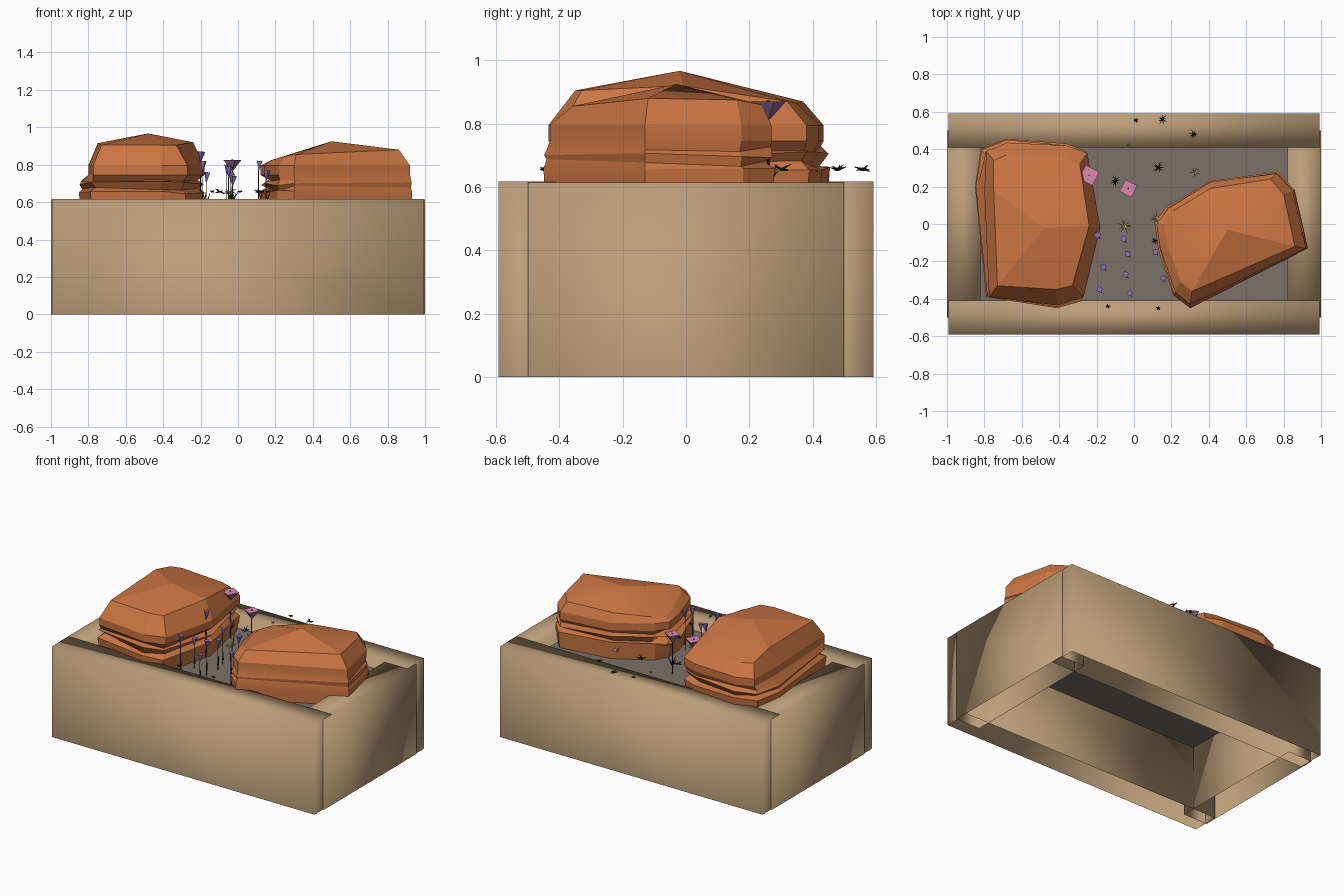
import bpy, bmesh, math, random
from mathutils import Vector

random.seed(4)
if "Cube" in bpy.data.objects:
    bpy.data.objects.remove(bpy.data.objects["Cube"])


def material(name, rgb):
    m = bpy.data.materials.new(name)
    m.use_nodes = True
    m.diffuse_color = (*rgb, 1)
    m.node_tree.nodes["Principled BSDF"].inputs["Base Color"].default_value = (*rgb, 1)
    return m


WOOD = material("tan wood", (0.50, 0.34, 0.19))
ROCK = material("orange rock", (0.60, 0.18, 0.055))
SOIL = material("grey soil", (0.20, 0.165, 0.14))
PINK = material("pink petal", (0.72, 0.25, 0.44))
MAUVE = material("mauve petal underside", (0.27, 0.13, 0.28))
PURPLE = material("purple petal", (0.27, 0.18, 0.52))
STRAW = material("straw yellow", (0.62, 0.47, 0.14))
DARK = material("dark stem", (0.01, 0.01, 0.008))
GROUND = 0.55


def finish(name, bm, *mats):
    bmesh.ops.recalc_face_normals(bm, faces=bm.faces)
    mesh = bpy.data.meshes.new(name)
    bm.to_mesh(mesh)
    bm.free()
    for m in mats:
        mesh.materials.append(m)
    ob = bpy.data.objects.new(name, mesh)
    bpy.context.collection.objects.link(ob)
    return ob


def box(name, x, y, z, mat, open_below=False):
    """Box from (low, high) ranges on each axis; an open one is a soft-shaded shell."""
    bm = bmesh.new()
    bmesh.ops.create_cube(bm, size=1)
    for v in bm.verts:
        v.co = [(a + b) / 2 + c * (b - a) for (a, b), c in zip((x, y, z), v.co)]
    if open_below:
        bm.normal_update()
        bottom = [f for f in bm.faces if f.normal.z < -0.5]
        bmesh.ops.delete(bm, geom=bottom, context="FACES_ONLY")
        for f in bm.faces:
            f.smooth = True
    finish(name, bm, mat)


# Planter walls and soil
for side, s in (("front", -1), ("back", 1)):
    box(side + "_wall", (-0.993, 0.993), sorted((s * 0.41, s * 0.592)), (0, 0.617), WOOD, True)
for side, s in (("left", 1), ("right", -1)):
    box(side + "_wall", sorted((s * 0.82, s)), (-0.5, 0.5), (0, 0.614), WOOD, True)
box("soil", (-0.82, 0.82), (-0.41, 0.41), (0.434, GROUND), SOIL)

# Height, scale, and height variation of the eroded rings under each rock
LAYERS = [(0.54, 0.96, 0), (0.62, 0.99, 0.01), (0.655, 1.0, 0.012),
          (0.675, 0.90, 0.015), (0.70, 0.98, 0.012), (0.72, 0.91, 0.01)]


def rock(name, waist, shoulder, top, peak):
    """Eroded rings on the waist outline (x, y, erosion), a shoulder, and a faceted top."""
    n = len(waist)
    centre = sum((Vector(p[:2]) for p in waist), Vector((0, 0))) / n
    bm = bmesh.new()
    rings = []
    for z, scale, wobble in LAYERS:
        ring = []
        for x, y, erosion in waist:
            k = 1 - (1 - scale) * erosion * random.uniform(0.5, 1.4)
            q = centre + (Vector((x, y)) - centre) * k
            ring.append(bm.verts.new((q.x, q.y, z + random.uniform(-wobble, wobble))))
        rings.append(ring)
    for z in (0.745, 0.795):
        rings.append([bm.verts.new((*p, z)) for p in shoulder])
    rings.append([bm.verts.new(p) for p in top])
    for low, high in zip(rings, rings[1:]):
        for i in range(n):
            j = (i + 1) % n
            bm.faces.new((low[i], low[j], high[j], high[i]))
    tip = bm.verts.new(peak)
    for i in range(n):
        bm.faces.new((rings[-1][i], rings[-1][(i + 1) % n], tip))
    bm.faces.new(rings[0])
    ob = finish(name, bm, ROCK)
    bpy.ops.object.select_all(action="DESELECT")
    ob.select_set(True)
    bpy.context.view_layer.objects.active = ob
    bpy.ops.object.shade_smooth_by_angle(angle=math.radians(14))


rock("tall_rock",
     [(-0.82, 0.40, 1), (-0.68, 0.455, 1), (-0.36, 0.43, 1), (-0.26, 0.39, 1), (-0.18, -0.02, 1),
      (-0.28, -0.41, 0.8), (-0.41, -0.45, 0.8), (-0.79, -0.39, 0.8), (-0.85, 0.2, 0.7)],
     [(-0.79, 0.39), (-0.68, 0.435), (-0.36, 0.42), (-0.25, 0.38), (-0.18, -0.02),
      (-0.27, -0.39), (-0.41, -0.435), (-0.775, -0.39), (-0.80, 0.18)],
     [(-0.75, 0.34, 0.875), (-0.68, 0.37, 0.87), (-0.36, 0.35, 0.865), (-0.29, 0.32, 0.87),
      (-0.24, -0.01, 0.92), (-0.33, -0.33, 0.905), (-0.42, -0.35, 0.905),
      (-0.73, -0.33, 0.905), (-0.75, 0.18, 0.915)],
     (-0.48, -0.02, 0.967))

rock("wide_rock",
     [(0.11, 0.0, 1.6), (0.17, 0.09, 1.5), (0.41, 0.23, 1), (0.77, 0.28, 0.8), (0.86, 0.18, 0.5),
      (0.93, -0.13, 0.1), (0.30, -0.45, 0.2), (0.21, -0.38, 0.8), (0.13, -0.14, 1.4)],
     [(0.12, 0.0), (0.18, 0.08), (0.41, 0.225), (0.765, 0.27), (0.85, 0.175),
      (0.92, -0.13), (0.30, -0.43), (0.22, -0.365), (0.14, -0.13)],
     [(0.16, 0.0, 0.815), (0.21, 0.07, 0.83), (0.41, 0.19, 0.85), (0.73, 0.24, 0.86),
      (0.80, 0.16, 0.875), (0.86, -0.12, 0.88), (0.31, -0.36, 0.855),
      (0.25, -0.31, 0.845), (0.18, -0.12, 0.825)],
     (0.50, -0.03, 0.925))


def cone(bm, base, tip, r1, r2, sides, mat=0, spin=0.0):
    """Tapered prism from base to tip."""
    base, tip = Vector(base), Vector(tip)
    rot = (tip - base).to_track_quat("Z", "Y")
    ends = []
    for p, r in ((base, r1), (tip, r2)):
        ends.append([bm.verts.new(p + rot @ Vector((r * math.cos(a), r * math.sin(a), 0)))
                     for a in (spin + math.tau * i / sides for i in range(sides))])
    faces = [bm.faces.new(ends[0]), bm.faces.new(ends[1])]
    for i in range(sides):
        j = (i + 1) % sides
        faces.append(bm.faces.new((ends[0][i], ends[0][j], ends[1][j], ends[1][i])))
    for f in faces:
        f.material_index = mat
    return faces


# Pink flowers: upturned pyramids with a bright top
for i, (x, y, z, r) in enumerate([(-0.24, 0.26, 0.87, 0.058), (-0.03, 0.19, 0.825, 0.05)]):
    bm = bmesh.new()
    cone(bm, (x, y, GROUND), (x, y, z - 0.05), 0.004, 0.003, 4, 2)
    petals = cone(bm, (x, y, z - 0.055), (x, y, z), 0.006, r, 4, 1, 0.3)
    petals[1].material_index = 0
    cone(bm, (x, y, z), (x, y, z + 0.004), 0.005, 0.005, 4, 2)
    for a in range(4):
        c, s = math.cos(a * 1.57), math.sin(a * 1.57)
        cone(bm, (x, y, 0.61), (x + 0.035 * c, y + 0.035 * s, 0.66), 0.006, 0.001, 3, 2)
    finish("pink_flower_%d" % i, bm, PINK, MAUVE, DARK)

# Purple spikes on thin stems
SPIKES = [(-0.2, -0.06, 0.87), (-0.17, -0.23, 0.76), (-0.19, -0.35, 0.82), (-0.06, -0.08, 0.80),
          (-0.04, -0.16, 0.76), (-0.05, -0.27, 0.79), (-0.03, -0.37, 0.74), (0.11, -0.15, 0.82),
          (0.15, -0.29, 0.77)]
for i, (x, y, z) in enumerate(SPIKES):
    bm = bmesh.new()
    cone(bm, (x, y, GROUND), (x, y, z - 0.03), 0.003, 0.002, 3, 1)
    cone(bm, (x, y, z - 0.055), (x + 0.006, y, z), 0.002, 0.019, 4, 0, i)
    cone(bm, (x, y, 0.58), (x + 0.02, y - 0.02, 0.65), 0.007, 0.001, 3, 1)
    finish("purple_spike_%d" % i, bm, PURPLE, DARK)


def tuft(name, x, y, z, size, mat):
    """Spray of thin pointed blades."""
    bm = bmesh.new()
    for k in range(9):
        a = math.tau * k / 9 + random.uniform(-0.2, 0.2)
        r = size * random.uniform(0.6, 1.0)
        tip = (x + r * math.cos(a), y + r * math.sin(a), z + size * random.uniform(-0.2, 0.5))
        cone(bm, (x, y, z), tip, 0.005, 0.001, 3)
    finish(name, bm, mat)


# Straw and dark tufts
STRAWS = [(-0.05, -0.01, 0.05), (0.12, 0.03, 0.04), (0.33, 0.28, 0.035), (-0.03, 0.42, 0.015)]
for i, (x, y, r) in enumerate(STRAWS):
    tuft("straw_tuft_%d" % i, x, y, 0.65, r, STRAW)
DARKS = [(0.13, 0.30, 0.035), (0.32, 0.48, 0.03), (0.15, 0.56, 0.03), (0.01, 0.555, 0.015),
         (-0.1, 0.23, 0.035), (0.16, -0.29, 0.02), (0.13, -0.45, 0.015), (-0.14, -0.44, 0.015),
         (0.11, -0.09, 0.02), (0.22, 0.09, 0.02)]
for i, (x, y, r) in enumerate(DARKS):
    tuft("dark_tuft_%d" % i, x, y, 0.655, r, DARK)

# Bare stalk of the central straw plant
bm = bmesh.new()
cone(bm, (-0.05, -0.01, GROUND), (-0.02, -0.01, 0.75), 0.005, 0.003, 4)
finish("straw_stalk", bm, STRAW)
